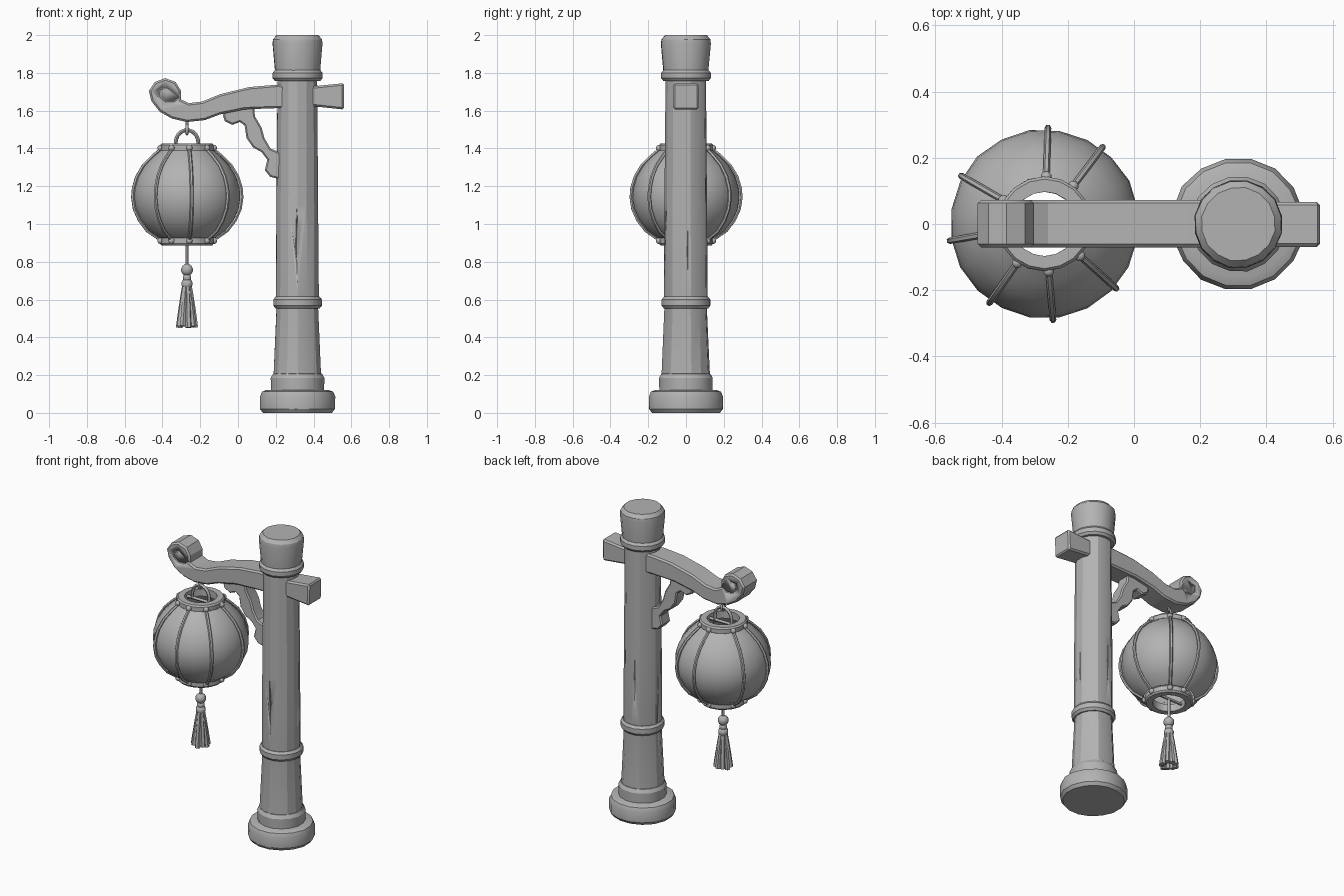
import bpy, bmesh, math, random
from mathutils import Vector

if "Cube" in bpy.data.objects:
    bpy.data.objects.remove(bpy.data.objects["Cube"])

random.seed(4)
GREY = bpy.data.materials.new("stone grey")
GREY.diffuse_color = (0.45, 0.45, 0.45, 1)
GREY.use_nodes = True
GREY.node_tree.nodes["Principled BSDF"].inputs["Base Color"].default_value = GREY.diffuse_color
PX, LX = 0.315, -0.27            # post axis and lantern axis (x)


def finish(ob, angle=28):
    ob.data.materials.clear()
    ob.data.materials.append(GREY)
    bpy.ops.object.select_all(action='DESELECT')
    ob.select_set(True)
    bpy.context.view_layer.objects.active = ob
    bpy.ops.object.shade_smooth_by_angle(angle=math.radians(angle))
    return ob


def from_bm(name, bm, angle=28):
    bmesh.ops.recalc_face_normals(bm, faces=bm.faces)
    me = bpy.data.meshes.new(name)
    bm.to_mesh(me)
    bm.free()
    ob = bpy.data.objects.new(name, me)
    bpy.context.collection.objects.link(ob)
    return finish(ob, angle)


def lathe(name, prof, cx, segs=16, ring=False, caps=True, jitter=0.0, angle=28):
    """Revolve (radius, z) points; ring=True closes the profile on itself."""
    bm = bmesh.new()
    wob = [1 + random.uniform(-jitter, jitter) for _ in range(segs)]
    rows = []
    for r, z in prof:
        row = []
        for i in range(segs):
            a = math.tau * (i + 0.5) / segs
            rr = r * wob[i] * (1 + random.uniform(-jitter, jitter) * 0.4)
            row.append(bm.verts.new((cx + rr * math.cos(a), rr * math.sin(a), z)))
        rows.append(row)
    pairs = list(zip(rows, rows[1:])) + ([(rows[-1], rows[0])] if ring else [])
    for a, b in pairs:
        for i in range(segs):
            j = (i + 1) % segs
            bm.faces.new((a[i], a[j], b[j], b[i]))
    if caps and not ring:
        bm.faces.new(rows[0][::-1])
        bm.faces.new(rows[-1])
    return from_bm(name, bm, angle)


def slab(name, pts, y0, y1, bevel):
    """Extrude an (x, z) outline along y and bevel its rims."""
    bm = bmesh.new()
    front = bm.faces.new([bm.verts.new((x, y0, z)) for x, z in pts])
    ext = bmesh.ops.extrude_face_region(bm, geom=[front])['geom']
    bmesh.ops.translate(bm, vec=(0, y1 - y0, 0),
                        verts=[v for v in ext if isinstance(v, bmesh.types.BMVert)])
    bm.normal_update()
    rims = [e for e in bm.edges if abs(e.verts[0].co.y - e.verts[1].co.y) < 1e-5]
    bmesh.ops.bevel(bm, geom=rims, offset=bevel, segments=1, affect='EDGES')
    return from_bm(name, bm)


def tubes(name, paths, r, taper=None, cyclic=False, res=2):
    cu = bpy.data.curves.new(name, 'CURVE')
    cu.dimensions = '3D'
    cu.bevel_depth, cu.bevel_resolution, cu.use_fill_caps = r, res, True
    for path in paths:
        sp = cu.splines.new('POLY')
        sp.points.add(len(path) - 1)
        sp.use_cyclic_u = cyclic
        for i, p in enumerate(path):
            sp.points[i].co = (*p, 1)
            sp.points[i].radius = taper[i] if taper else 1
    ob = bpy.data.objects.new(name, cu)
    bpy.context.collection.objects.link(ob)
    bpy.ops.object.select_all(action='DESELECT')
    ob.select_set(True)
    bpy.context.view_layer.objects.active = ob
    bpy.ops.object.convert(target='MESH')
    return finish(bpy.context.view_layer.objects.active, 45)


def balls(name, items):
    bm = bmesh.new()
    for p, r in items:
        made = bmesh.ops.create_uvsphere(bm, u_segments=10, v_segments=7, radius=r)['verts']
        bmesh.ops.translate(bm, verts=made, vec=p)
    return from_bm(name, bm, 45)


def carve(ob, cutter):
    cutter.hide_render = True
    cutter.hide_set(True)
    mod = ob.modifiers.new("carve", 'BOOLEAN')
    mod.operation, mod.object = 'DIFFERENCE', cutter


def polar(r, deg, z):
    a = math.radians(deg)
    return (LX + r * math.cos(a), r * math.sin(a), z)


# Post: foot, collar, shaft, two bands and a flared cap
lathe("post_foot", [(0.185, 0), (0.2, 0.02), (0.202, 0.085), (0.19, 0.112), (0.165, 0.122)],
      PX, jitter=0.012)
lathe("post_collar", [(0.143, 0.1), (0.145, 0.185), (0.132, 0.207), (0.11, 0.21)], PX, jitter=0.01)
shaft = lathe("post_shaft", [(0.129, 0.19), (0.112, 0.57), (0.116, 0.62), (0.113, 1.1), (0.107, 1.78)],
              PX, segs=14, jitter=0.015, angle=22)
for name, z0, z1, r in (("lower_band", 0.553, 0.615, 0.131), ("upper_band", 1.757, 1.815, 0.134)):
    lathe(name, [(0.1, z0), (r - 0.012, z0), (r, z0 + 0.015), (r, z1 - 0.015), (r - 0.012, z1), (0.1, z1)],
          PX, jitter=0.008)
lathe("post_cap", [(0.12, 1.8), (0.134, 1.955), (0.131, 1.978), (0.112, 2.0)], PX, jitter=0.01)

# Weathering cracks in the shaft: (angle, low z, high z)
for deg, z0, z1 in ((268, 0.8, 1.08), (225, 0.22, 0.36), (5, 0.75, 1.05), (100, 0.8, 1.15), (180, 0.5, 0.9)):
    a = math.radians(deg)
    c = Vector((PX + 0.114 * math.cos(a), 0.114 * math.sin(a), 0))
    cut = tubes("crack_cutter", [[c + Vector((0, 0, z)) for z in (z0, (z0 * 2 + z1) / 3, z1)]],
                0.007, taper=[0.3, 1, 0.3], res=0)
    carve(shaft, cut)

# Curled arm with the scroll groove carved on both sides
arm = slab("curled_arm", [
    (0.3, 1.735), (0.2, 1.737), (0.06, 1.725), (-0.095, 1.687), (-0.19, 1.648), (-0.26, 1.64),
    (-0.303, 1.66), (-0.302, 1.705), (-0.33, 1.752), (-0.385, 1.772), (-0.44, 1.752), (-0.472, 1.705),
    (-0.458, 1.65), (-0.415, 1.595), (-0.35, 1.558), (-0.27, 1.54), (-0.175, 1.55), (-0.095, 1.58),
    (0.035, 1.607), (0.2, 1.613), (0.3, 1.613)], -0.071, 0.073, 0.01)
spiral = [(-0.31, 1.665), (-0.34, 1.645), (-0.385, 1.645), (-0.418, 1.675), (-0.41, 1.712), (-0.375, 1.715)]
for y in (-0.071, 0.073):
    carve(arm, tubes("scroll_cutter", [[(x, y, z) for x, z in spiral]], 0.007, res=1))
slab("arm_tenon", [(0.33, 1.73), (0.41, 1.73), (0.555, 1.745), (0.562, 1.735), (0.56, 1.615),
                   (0.552, 1.607), (0.41, 1.622), (0.33, 1.622)], -0.069, 0.067, 0.01)

# Wavy bracket under the arm
slab("bracket", [
    (0.025, 1.62), (-0.07, 1.6), (-0.08, 1.575), (-0.07, 1.545), (-0.03, 1.525), (0.01, 1.54),
    (0.035, 1.522), (0.045, 1.455), (0.08, 1.405), (0.125, 1.38), (0.155, 1.34), (0.142, 1.285),
    (0.17, 1.25), (0.23, 1.235), (0.23, 1.375), (0.172, 1.4), (0.14, 1.455), (0.125, 1.51),
    (0.09, 1.57), (0.085, 1.62)], -0.045, 0.045, 0.008)

# Lantern: paper body, two hollow rims, ribs and rivets
BODY = [(0.135, 1.395), (0.178, 1.36), (0.228, 1.31), (0.264, 1.25), (0.282, 1.19), (0.286, 1.14),
        (0.277, 1.08), (0.25, 1.02), (0.208, 0.965), (0.15, 0.925)]
lathe("lantern_body", BODY, LX, segs=20, caps=False, jitter=0.006, angle=24)
for name, z0, z1 in (("top_rim", 1.38, 1.427), ("bottom_rim", 0.886, 0.935)):
    lathe(name, [(0.097, z0), (0.135, z0), (0.143, z0 + 0.01), (0.143, z1 - 0.01), (0.135, z1), (0.097, z1)],
          LX, segs=18, ring=True, jitter=0.006)
RIBS = (5, 53, 88, 150, 190, 235, 275, 318)
tubes("lantern_ribs", [[polar(r + 0.005, d, z) for r, z in BODY] for d in RIBS], 0.01, res=1)
balls("rim_rivets", [(polar(0.143, d, z), 0.017) for d in RIBS for z in (1.402, 0.911)])

# Hanger: arched handle, cross bar and hook
arch = [(LX + 0.06 * math.cos(math.pi * i / 10), 0, 1.43 + 0.067 * math.sin(math.pi * i / 10)) for i in range(11)]
tubes("handle", [[(LX + 0.06, 0, 1.4)] + arch + [(LX - 0.06, 0, 1.4)]], 0.01)
tubes("handle_bar", [[(LX - 0.12, 0, 1.4), (LX + 0.12, 0, 1.4)]], 0.01)
tubes("hook_rod", [[(LX, 0, 1.515), (LX, 0, 1.56)]], 0.009)
tubes("hook_ring", [[(LX, 0.02 * math.cos(math.tau * i / 12), 1.5 + 0.024 * math.sin(math.tau * i / 12))
                     for i in range(12)]], 0.007, cyclic=True)

# Tassel: cord, cross bar, beads and flared tufts
tubes("tassel_bar", [[(LX - 0.12, 0, 0.915), (LX + 0.12, 0, 0.915)]], 0.009)
tubes("tassel_cord", [[(LX, 0, 0.92), (LX, 0, 0.7)]], 0.009)
balls("tassel_beads", [((LX, 0, 0.757), 0.033), ((LX, 0, 0.715), 0.024), ((LX, 0, 0.683), 0.031)])
tubes("tassel_tufts", [[polar(0.012, d, 0.69), polar(0.022, d, 0.62), polar(0.033, d, 0.54),
                        polar(0.044, d, 0.45 + random.uniform(0, 0.012))] for d in range(0, 360, 40)],
      0.017, taper=[0.7, 0.85, 0.95, 1], res=1)
